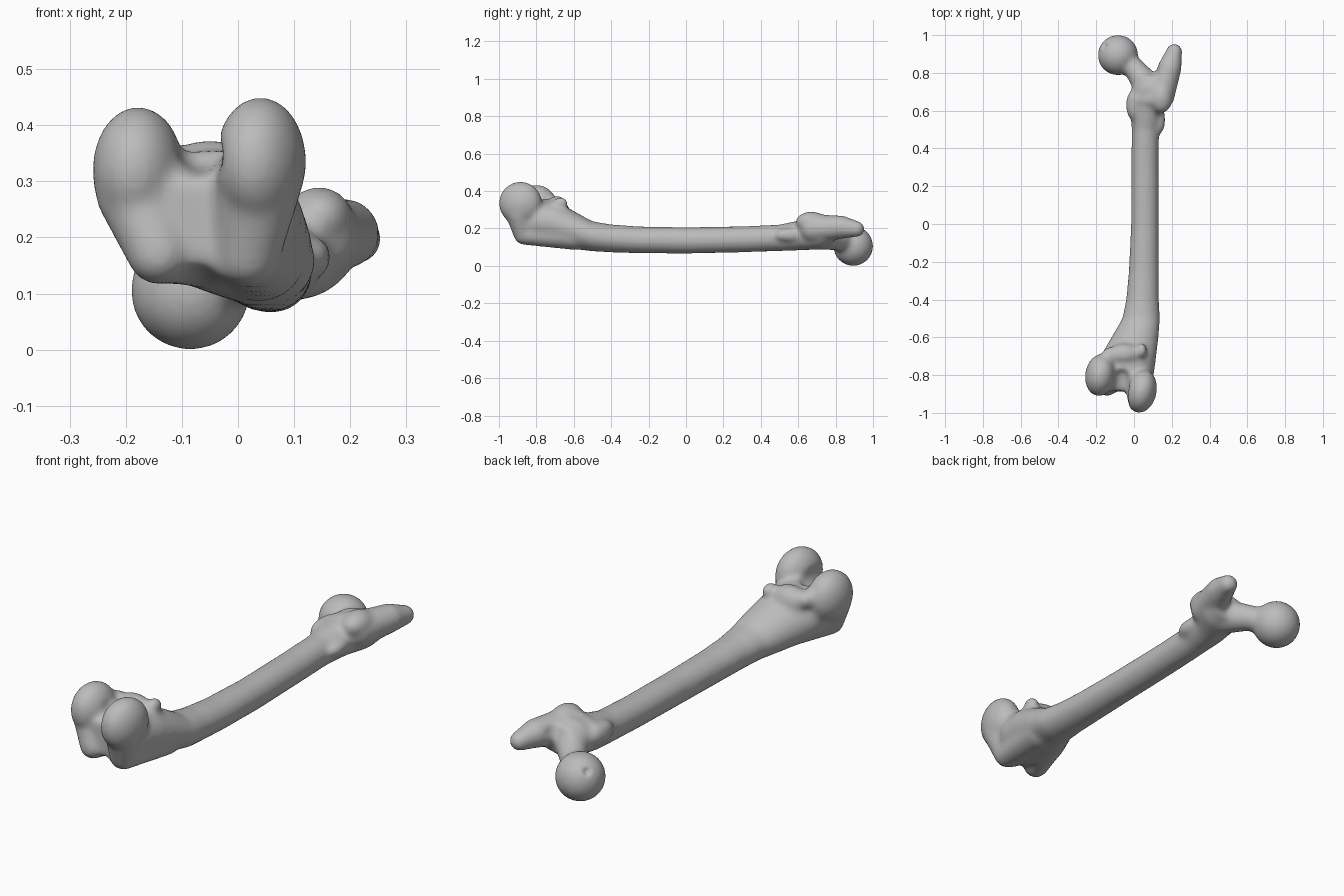
import bpy, bmesh, math
from mathutils import Vector, Matrix

if "Cube" in bpy.data.objects:
    bpy.data.objects.remove(bpy.data.objects["Cube"], do_unlink=True)

VOXEL = 0.008


def blob(bm, centre, radii, turn=0):
    """Ellipsoid, turned about z by a number of degrees."""
    m = (Matrix.Translation(centre) @ Matrix.Rotation(math.radians(turn), 4, 'Z')
         @ Matrix.Diagonal((*radii, 1)))
    bmesh.ops.create_icosphere(bm, subdivisions=4, radius=1, matrix=m)


def limb(bm, *stops):
    """Balls at (x, y, z, radius) stops, joined by tapering cones."""
    for x, y, z, r in stops:
        blob(bm, (x, y, z), (r, r, r))
    for a, b in zip(stops, stops[1:]):
        start, end = Vector(a[:3]), Vector(b[:3])
        axis = end - start
        m = Matrix.Translation((start + end) / 2) @ axis.to_track_quat('Z', 'Y').to_matrix().to_4x4()
        bmesh.ops.create_cone(bm, cap_ends=True, segments=32, radius1=a[3], radius2=b[3],
                              depth=axis.length, matrix=m)


def loft(bm, sections, sides=48):
    """Skin of oval rings, each (y, centre x, centre z, half width, half height)."""
    rings = []
    for y, cx, cz, rx, rz in sections:
        ring = []
        for i in range(sides):
            a = math.tau * i / sides
            ring.append(bm.verts.new((cx + rx * math.cos(a), y, cz + rz * math.sin(a))))
        rings.append(ring)
    for p, q in zip(rings, rings[1:]):
        for i in range(sides):
            j = (i + 1) % sides
            bm.faces.new((p[i], p[j], q[j], q[i]))
    bm.faces.new(rings[0])
    bm.faces.new(rings[-1])


def apply(obj, kind, **settings):
    mod = obj.modifiers.new(kind.title(), kind)
    for key, value in settings.items():
        setattr(mod, key, value)
    bpy.context.view_layer.objects.active = obj
    bpy.ops.object.modifier_apply(modifier=mod.name)


def make(name, bm):
    """Turn overlapping shells into one closed object."""
    bmesh.ops.recalc_face_normals(bm, faces=bm.faces[:])
    mesh = bpy.data.meshes.new(name)
    bm.to_mesh(mesh)
    bm.free()
    obj = bpy.data.objects.new(name, mesh)
    bpy.context.collection.objects.link(obj)
    apply(obj, 'REMESH', mode='VOXEL', voxel_size=VOXEL)
    return obj


def carve(obj, bm, rounds):
    """Cut the shape in bm out of obj, then soften the edges."""
    cutter = make("cutter", bm)
    cutter.hide_render = True
    apply(obj, 'BOOLEAN', operation='DIFFERENCE', solver='MANIFOLD', object=cutter)
    bpy.data.objects.remove(cutter, do_unlink=True)
    apply(obj, 'REMESH', mode='VOXEL', voxel_size=VOXEL)
    apply(obj, 'SMOOTH', factor=0.5, iterations=rounds)


bm = bmesh.new()

# Shaft, flaring at both ends
loft(bm, [
    (-0.885, -0.06, 0.215, 0.13, 0.09),
    (-0.8, -0.055, 0.24, 0.16, 0.125),
    (-0.7, -0.03, 0.225, 0.148, 0.12),
    (-0.6, 0.005, 0.192, 0.125, 0.102),
    (-0.5, 0.038, 0.158, 0.1, 0.08),
    (-0.4, 0.045, 0.147, 0.087, 0.075),
    (-0.25, 0.052, 0.139, 0.08, 0.072),
    (0, 0.058, 0.136, 0.074, 0.071),
    (0.3, 0.058, 0.142, 0.073, 0.07),
    (0.5, 0.06, 0.15, 0.073, 0.071),
    (0.62, 0.07, 0.165, 0.09, 0.082),
    (0.72, 0.1, 0.178, 0.11, 0.09),
    (0.79, 0.11, 0.18, 0.1, 0.065),
])

# Two knuckles at the front end, with the bridge and bumps behind them
blob(bm, (0.04, -0.885, 0.335), (0.08, 0.117, 0.116), -12)
blob(bm, (-0.178, -0.8, 0.32), (0.081, 0.113, 0.114), -8)
blob(bm, (-0.05, -0.69, 0.305), (0.09, 0.06, 0.07))
blob(bm, (0.04, -0.67, 0.335), (0.03, 0.04, 0.035))
blob(bm, (-0.13, -0.7, 0.33), (0.04, 0.05, 0.04))

# Ridges running down under the knuckles
limb(bm, (-0.185, -0.82, 0.28, 0.07), (-0.142, -0.855, 0.172, 0.057), (-0.06, -0.64, 0.185, 0.07))
limb(bm, (0.035, -0.89, 0.28, 0.075), (0.018, -0.865, 0.17, 0.058), (0.04, -0.6, 0.165, 0.08))

# Ball head and neck
blob(bm, (-0.085, 0.894, 0.106), (0.107, 0.107, 0.107))
limb(bm, (-0.085, 0.895, 0.105, 0.06), (0.005, 0.82, 0.14, 0.058), (0.08, 0.72, 0.165, 0.08))

# Large outer process, its crest, and the two smaller side processes
limb(bm, (0.14, 0.68, 0.2, 0.076), (0.19, 0.83, 0.207, 0.063), (0.213, 0.912, 0.197, 0.044))
blob(bm, (0.145, 0.67, 0.235), (0.06, 0.085, 0.056))
limb(bm, (0.0, 0.66, 0.2, 0.036), (0.12, 0.66, 0.235, 0.045))
blob(bm, (0.0, 0.63, 0.185), (0.043, 0.085, 0.05))
blob(bm, (0.135, 0.55, 0.165), (0.032, 0.075, 0.036))

bone = make("thigh_bone", bm)

# Notch between the knuckles, groove beneath them, and hollow behind the neck
cut = bmesh.new()
limb(cut, (-0.073, -0.96, 0.34, 0.048), (-0.065, -0.81, 0.365, 0.044))
limb(cut, (-0.075, -0.96, 0.122, 0.054), (-0.07, -0.76, 0.075, 0.04))
blob(cut, (0.1, 0.83, 0.25), (0.036, 0.05, 0.06))
carve(bone, cut, 20)

# Small pit on the ball head
pit = bmesh.new()
blob(pit, (-0.16, 0.947, 0.17), (0.022, 0.022, 0.022))
carve(bone, pit, 4)

# Single bone colour
grey = bpy.data.materials.new("bone grey")
grey.use_nodes = True
colour = (0.5, 0.5, 0.5, 1)
grey.diffuse_color = colour
grey.node_tree.nodes["Principled BSDF"].inputs["Base Color"].default_value = colour
bone.data.materials.clear()
bone.data.materials.append(grey)
for face in bone.data.polygons:
    face.use_smooth = True
    face.material_index = 0
